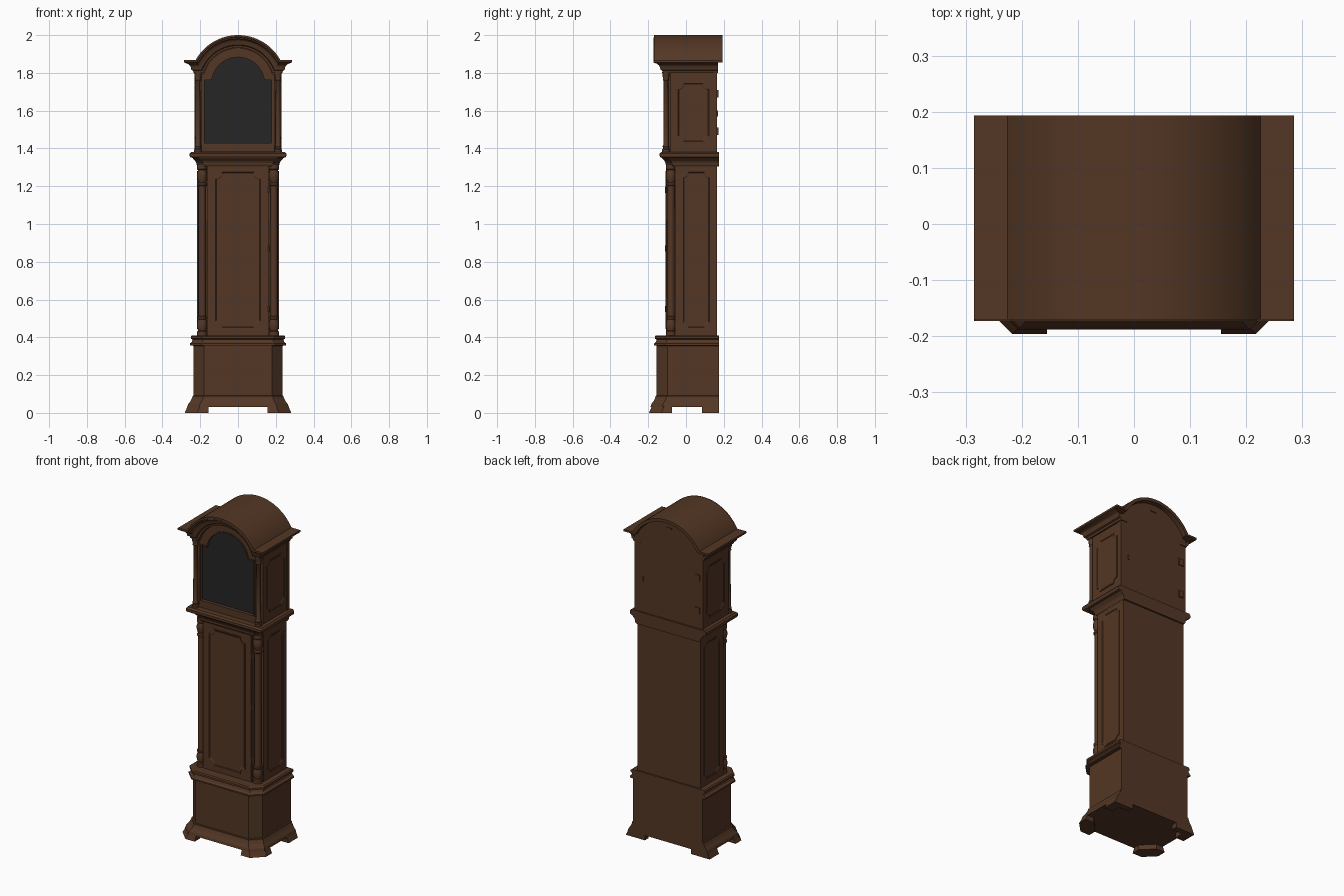
import bpy, bmesh, math

if "Cube" in bpy.data.objects:
    bpy.data.objects.remove(bpy.data.objects["Cube"])

def material(name, rgb):
    m = bpy.data.materials.new(name)
    m.diffuse_color = (*rgb, 1)
    m.use_nodes = True
    m.node_tree.nodes["Principled BSDF"].inputs["Base Color"].default_value = m.diffuse_color
    return m

WOOD = material("dark_wood", (0.088, 0.038, 0.018))
GLASS = material("dark_glass", (0.019, 0.019, 0.019))
CZ = 1.743          # centre height of every arch
BACK = 0.175

def finish(name, bm, mat, smooth=0):
    bmesh.ops.recalc_face_normals(bm, faces=bm.faces)
    me = bpy.data.meshes.new(name)
    bm.to_mesh(me)
    bm.free()
    ob = bpy.data.objects.new(name, me)
    bpy.context.collection.objects.link(ob)
    me.materials.append(mat)
    if smooth:
        bpy.ops.object.select_all(action='DESELECT')
        ob.select_set(True)
        bpy.context.view_layer.objects.active = ob
        bpy.ops.object.shade_smooth_by_angle(angle=math.radians(smooth))
    return ob

def loft(name, rings, mat=WOOD, closed=True, caps=True, around=False, smooth=0):
    """Skin a list of equal-length point rings."""
    bm = bmesh.new()
    vs = [[bm.verts.new(p) for p in r] for r in rings]
    n = len(rings[0])
    pairs = list(zip(vs, vs[1:])) + ([(vs[-1], vs[0])] if around else [])
    for a, b in pairs:
        for i in range(n if closed else n - 1):
            j = (i + 1) % n
            bm.faces.new((a[i], a[j], b[j], b[i]))
    if caps:
        if closed:
            bm.faces.new(vs[0]); bm.faces.new(vs[-1])
        else:
            bm.faces.new([r[0] for r in vs]); bm.faces.new([r[-1] for r in vs])
    return finish(name, bm, mat, smooth)

def box(name, x0, x1, y0, y1, z0, z1, mat=WOOD):
    return loft(name, [[(x0, y0, z), (x1, y0, z), (x1, y1, z), (x0, y1, z)] for z in (z0, z1)], mat)

def plan(x, yf, c, z, back=BACK):
    """Rectangle with chamfered front corners."""
    return [(x, back, z), (x, -yf + c, z), (x - c, -yf, z),
            (-x + c, -yf, z), (-x, -yf + c, z), (-x, back, z)]

def top_curve(xs, zs, r, n=32):
    """Shoulder, arch, shoulder, running right to left."""
    a0 = math.asin((zs - CZ) / r)
    arc = [(r * math.cos(a0 + (math.pi - 2 * a0) * i / n),
            CZ + r * math.sin(a0 + (math.pi - 2 * a0) * i / n)) for i in range(n + 1)]
    return [(xs, zs)] + arc + [(-xs, zs)]

def arched(xs, z0, zs, r):
    return [(-xs, z0), (xs, z0)] + top_curve(xs, zs, r)

def at_y(pts, y):
    return [(x, y, z) for x, z in pts]

def lathe(name, cx, cy, prof, n=20):
    return loft(name, [[(cx + r * math.cos(2 * math.pi * i / n), cy + r * math.sin(2 * math.pi * i / n), z)
                        for i in range(n)] for r, z in prof], smooth=40)

def notched(u0, u1, z0, z1, r, k=6):
    """Rectangle with concave quarter-round corners."""
    out = []
    for u, z, a in ((u0, z0, 90), (u1, z0, 180), (u1, z1, 270), (u0, z1, 360)):
        for i in range(k + 1):
            t = math.radians(a - 90 * i / k)
            out.append((u + r * math.cos(t), z + r * math.sin(t)))
    return out

def panel(name, u0, u1, z0, z1, r, place):
    """Raised moulded border with a lower field; place maps (u, z, height)."""
    rings = []
    for inset, h in ((0, -0.004), (0, 0.004), (0.006, 0.004), (0.01, 0.001)):
        rings.append([place(u, z, h) for u, z in
                      notched(u0 + inset, u1 - inset, z0 + inset, z1 - inset, r)])
    return loft(name, rings)

# Plinth with flared skirt
loft("plinth", [plan(x, x - 0.08, c, z) for x, c, z in (
    (0.268, 0.062, 0.03), (0.264, 0.062, 0.045), (0.25, 0.06, 0.065), (0.242, 0.058, 0.082),
    (0.242, 0.058, 0.09), (0.235, 0.056, 0.092), (0.235, 0.056, 0.36))])
# Plinth top moulding
loft("plinth_moulding", [plan(x, x - 0.085, c, z) for x, c, z in (
    (0.235, 0.055, 0.355), (0.255, 0.06, 0.358), (0.255, 0.06, 0.367), (0.245, 0.056, 0.375),
    (0.24, 0.055, 0.388), (0.25, 0.057, 0.393), (0.25, 0.057, 0.405), (0.243, 0.055, 0.41))])

# Bracket feet
for s, side in ((1, "right"), (-1, "left")):
    rings = []
    for x, z in ((0.282, 0), (0.274, 0.018), (0.266, 0.04)):
        y = -(x - 0.086)
        rings.append([(s * a, b, z) for a, b in (
            (0.155, y), (x - 0.065, y), (x, y + 0.065), (x, -0.075), (0.225, -0.075), (0.155, -0.145))])
    loft("front_foot_" + side, rings)
    loft("back_foot_" + side, [[(s * a, b, z) for a, b in (
        (0.155, BACK), (x, BACK), (x, 0.085), (0.225, 0.085), (0.225, 0.14), (0.155, 0.14))]
        for x, z in ((0.282, 0), (0.274, 0.018), (0.266, 0.04))])

# Trunk with notched front corners
trunk = [(0.213, 0.165), (0.213, -0.058), (0.165, -0.058), (0.165, -0.1),
         (-0.165, -0.1), (-0.165, -0.058), (-0.213, -0.058), (-0.213, 0.165)]
loft("trunk", [[(x, y, z) for x, y in trunk] for z in (0.4, 1.33)])
box("trunk_door", -0.162, 0.162, -0.105, -0.095, 0.42, 1.305)
panel("trunk_door_panel", -0.125, 0.125, 0.445, 1.28, 0.035, lambda u, z, h: (u, -0.105 - h, z))

col = [(0.026, 0.41), (0.026, 0.43), (0.021, 0.435), (0.026, 0.45), (0.027, 0.475), (0.021, 0.495),
       (0.025, 0.5), (0.025, 0.508), (0.02, 0.512), (0.019, 1.2), (0.025, 1.205), (0.025, 1.213),
       (0.019, 1.22), (0.026, 1.24), (0.027, 1.265), (0.021, 1.285), (0.026, 1.29), (0.026, 1.315)]
hood_col = [(0.02, 1.375), (0.02, 1.395), (0.015, 1.4), (0.018, 1.41), (0.013, 1.42), (0.012, 1.755),
            (0.017, 1.762), (0.014, 1.77), (0.019, 1.785), (0.02, 1.805)]
for s, side in ((1, "right"), (-1, "left")):
    lathe("trunk_column_" + side, s * 0.19, -0.08, col)
    lathe("hood_column_" + side, s * 0.212, -0.106, hood_col)
    panel("trunk_side_panel_" + side, -0.02, 0.13, 0.445, 1.28, 0.026,
          lambda u, z, h: (s * (0.213 + h), u, z))
    panel("hood_side_panel_" + side, -0.048, 0.127, 1.43, 1.75, 0.03,
          lambda u, z, h: (s * (0.226 + h), u, z))

# Door hinges
for i, z in enumerate((0.55, 0.87, 1.18)):
    lathe("door_hinge_%d" % i, 0.163, -0.106, [(0.005, z - 0.015), (0.005, z + 0.015)], 10)

# Waist moulding: chamfered cove below, square lip above
loft("waist_cove", [plan(x, x - 0.112, 0.035, z) for x, z in (
    (0.214, 1.305), (0.22, 1.315), (0.22, 1.322), (0.226, 1.334), (0.238, 1.346), (0.242, 1.352))])
loft("waist_lip", [plan(x, x - 0.117, 0.002, z) for x, z in (
    (0.242, 1.35), (0.252, 1.353), (0.256, 1.36), (0.256, 1.372), (0.248, 1.382))])

# Hood body, back board and glass
loft("hood_body", [at_y(arched(0.226, 1.375, 1.8, 0.195), y) for y in (-0.084, 0.16)])
loft("hood_back_board", [at_y(arched(0.23, 1.38, 1.845, 0.236), y) for y in (0.145, 0.165)])
loft("hood_glass", [at_y(arched(0.182, 1.425, 1.765, 0.144), y) for y in (-0.086, -0.083)], GLASS)

# Hood door frame with an inner bead
outer, inner = arched(0.192, 1.385, 1.795, 0.188), arched(0.178, 1.43, 1.763, 0.14)
loft("hood_door_frame", [at_y(outer, -0.08), at_y(outer, -0.102), at_y(inner, -0.102), at_y(inner, -0.08)],
     caps=False, around=True)
b_out, b_in = arched(0.185, 1.423, 1.77, 0.147), arched(0.178, 1.43, 1.763, 0.14)
loft("hood_door_bead", [at_y(b_out, -0.09), at_y(b_out, -0.106), at_y(b_in, -0.106), at_y(b_in, -0.09)],
     caps=False, around=True)

# Arched cornice moulding: profile of (outward, upward) swept round sides and front
profile = [(-0.045, 0), (0, 0), (0.003, 0.012), (0.012, 0.016), (0.014, 0.028), (0.02, 0.04),
           (0.032, 0.049), (0.043, 0.052), (0.05, 0.057), (0.05, 0.067)]
rings = []
for d, h in profile:
    x, y = 0.235 + d, -0.123 - d
    rings.append([(x, 0.17, 1.8 + h)] + at_y(top_curve(x, 1.8 + h, 0.19 + h), y) + [(-x, 0.17, 1.8 + h)])
loft("cornice", rings, closed=False, smooth=25)

# Curved roof board
top = top_curve(0.285, 1.867, 0.257)
low = top_curve(0.285, 1.855, 0.238)
band = top + low[::-1]
loft("roof", [at_y(band, y) for y in (-0.17, 0.193)], smooth=25)

# Hinges and catches on the hood back
for i, z in enumerate((1.49, 1.69)):
    box("back_hinge_%d" % i, -0.21, -0.18, 0.16, 0.171, z - 0.02, z + 0.02)
box("back_catch", 0.172, 0.182, 0.16, 0.169, 1.57, 1.6)
box("back_top_cleat", -0.02, 0.02, 0.16, 0.169, 1.935, 1.943)
